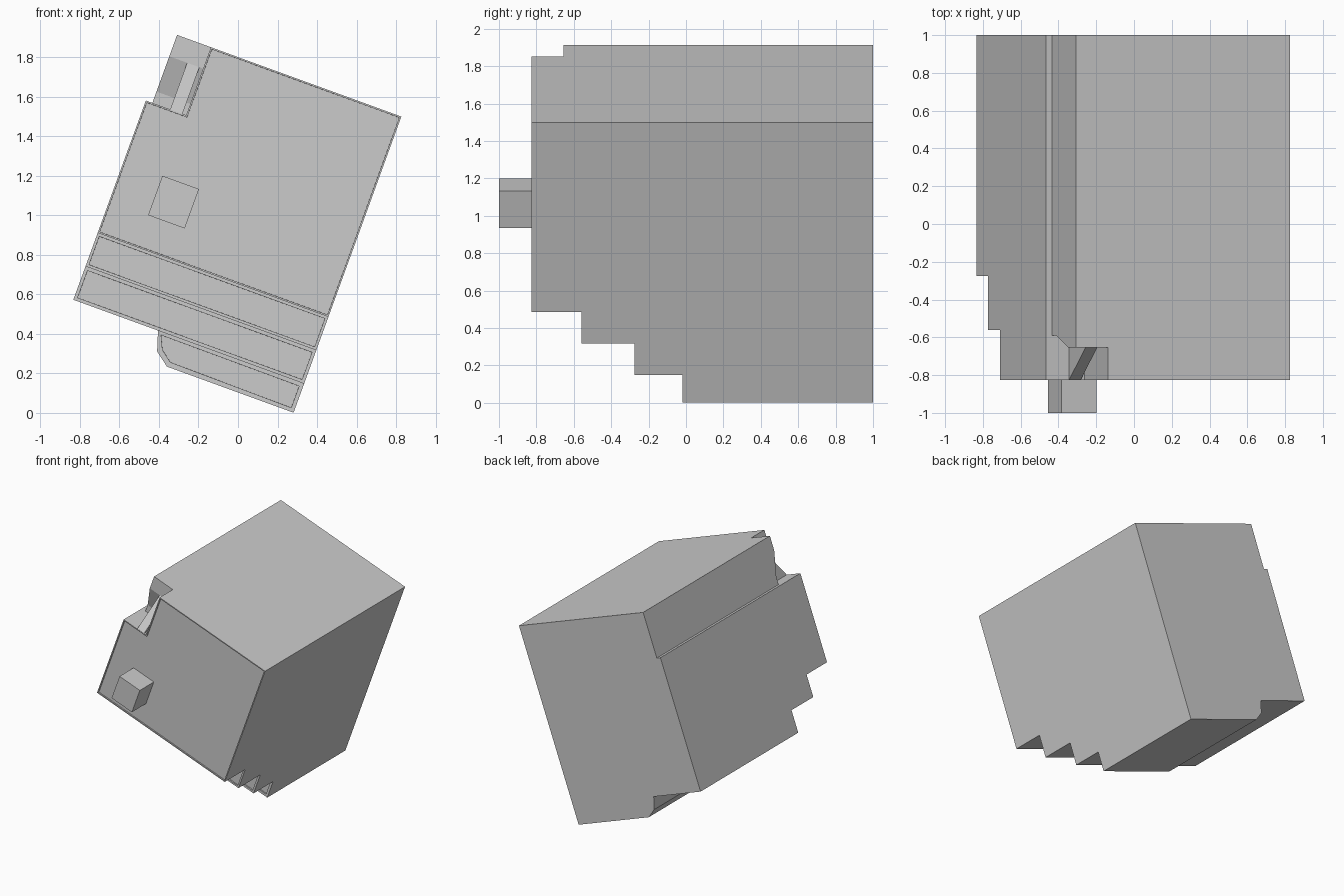
import bpy, bmesh, math
from mathutils import Vector

if "Cube" in bpy.data.objects:
    bpy.data.objects.remove(bpy.data.objects["Cube"])

# The whole model leans 20 degrees; shapes are drawn in leaning axes u (across) and v (up)
A = math.radians(20)
C, S = math.cos(A), math.sin(A)


def place(u, y, v):
    return Vector((0.27 + C * u + S * v, y, 0.005 - S * u + C * v))


def finish(bm, name):
    me = bpy.data.meshes.new(name)
    bm.to_mesh(me)
    bm.free()
    ob = bpy.data.objects.new(name, me)
    bpy.context.collection.objects.link(ob)
    return ob


def loft(name, ring_a, ring_b, rim=0, recess=0):
    """Solid between two matching rings of (u, y, v) points; optional recessed first cap."""
    bm = bmesh.new()
    a = [bm.verts.new(place(*p)) for p in ring_a]
    b = [bm.verts.new(place(*p)) for p in ring_b]
    front = bm.faces.new(a)
    bm.faces.new(b[::-1])
    n = len(a)
    for i in range(n):
        j = (i + 1) % n
        bm.faces.new((a[i], b[i], b[j], a[j]))
    bmesh.ops.recalc_face_normals(bm, faces=bm.faces[:])
    if rim:
        bmesh.ops.inset_region(bm, faces=[front], thickness=rim)
        bmesh.ops.inset_region(bm, faces=[front], thickness=0.0005, depth=-recess)
    return finish(bm, name)


def prism(name, outline, y0, y1, rim=0, recess=0):
    return loft(name, [(u, y0, v) for u, v in outline],
                [(u, y1, v) for u, v in outline], rim, recess)


def side_profile(name, profile, u0, u1):
    return loft(name, [(u0, y, v) for y, v in profile],
                [(u1, y, v) for y, v in profile])


def rect(u0, u1, v0, v1):
    return [(u0, v0), (u1, v0), (u1, v1), (u0, v1)]


L, R, TOP = -1.231, 0.012, 1.595
NOTCH_U, NOTCH_V = -1.014, 1.229

# Main body with a notch along its upper left edge
prism("main_body", [(L, 0.516), (R, 0.516), (R, TOP), (NOTCH_U, TOP),
                    (NOTCH_U, NOTCH_V), (L, NOTCH_V)], -0.827, 1, 0.012, 0.01)

# Stepped layers underneath, each set further back
prism("upper_step", rect(L, R, 0.336, 0.516), -0.56, 1, 0.02, 0.01)
prism("middle_step", rect(L, R, 0.156, 0.336), -0.275, 1, 0.024, 0.01)
prism("bottom_step", [(-0.67, 0), (R, 0), (R, 0.156), (-0.775, 0.156),
                      (-0.743, 0.055)], -0.02, 1, 0.028, 0.01)

# Long block filling the notch, with an undercut front end
side_profile("corner_block", [(-0.655, TOP), (-0.655, 1.48), (-0.59, 1.29),
                              (-0.59, NOTCH_V), (1, NOTCH_V), (1, TOP)],
             -1.196, NOTCH_U)

# Small ramp on the notch floor
side_profile("ramp", [(-0.825, NOTCH_V), (-0.655, 1.48), (-0.59, 1.29),
                      (-0.59, NOTCH_V)], -1.10, -1.034)

# Cube knob on the front
prism("front_knob", rect(-1.022, -0.825, 0.688, 0.90), -1, -0.81)
